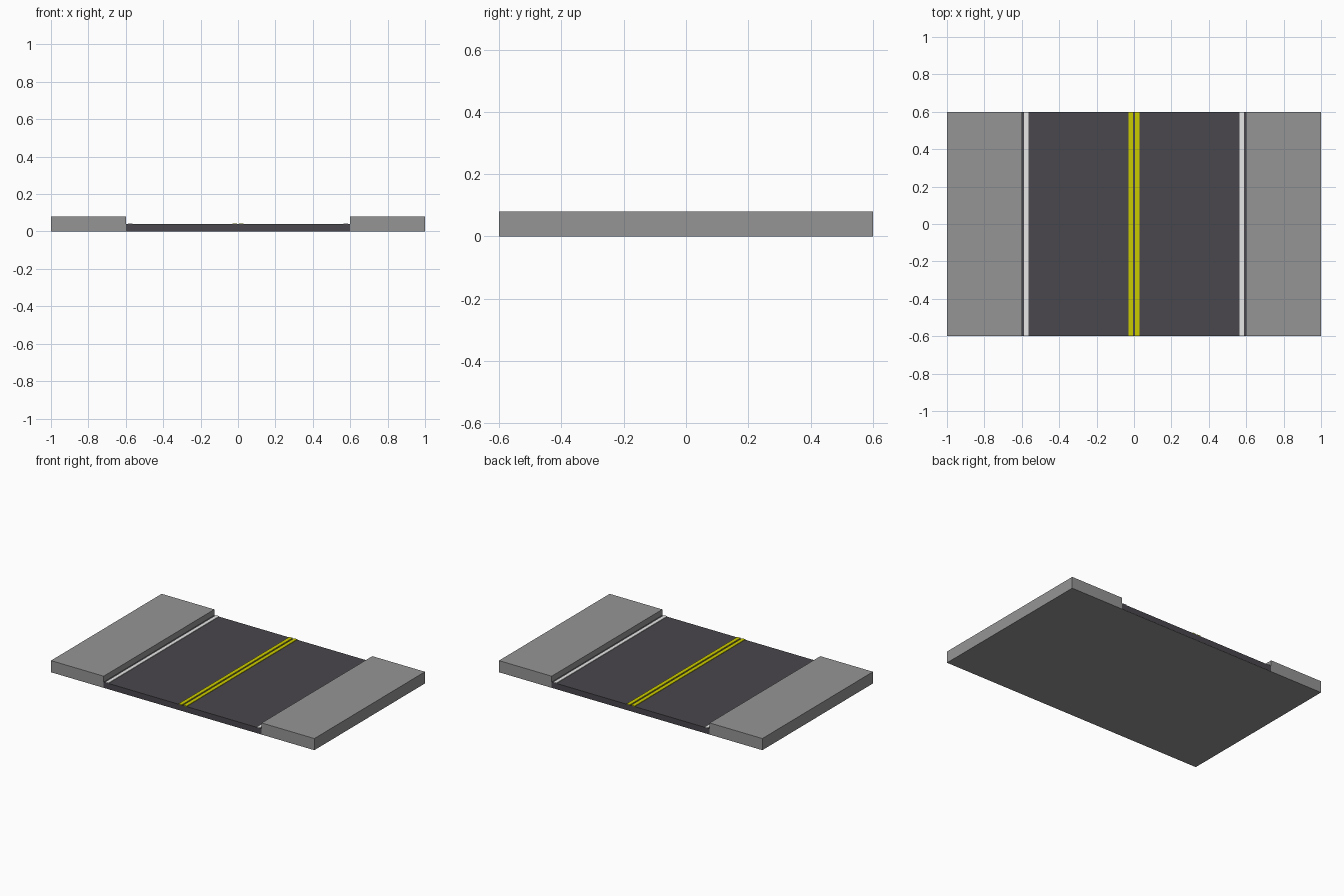
import bpy

if "Cube" in bpy.data.objects:
    bpy.data.objects.remove(bpy.data.objects["Cube"])


def material(name, rgb):
    m = bpy.data.materials.new(name)
    m.diffuse_color = (*rgb, 1)
    m.use_nodes = True
    m.node_tree.nodes["Principled BSDF"].inputs["Base Color"].default_value = m.diffuse_color
    return m


GREY = material("pavement grey", (0.30, 0.30, 0.30))
ASPHALT = material("asphalt", (0.067, 0.063, 0.073))
WHITE = material("line white", (0.80, 0.80, 0.80))
YELLOW = material("line yellow", (0.60, 0.60, 0.0))


def extrude(name, profile, mat, half=0.6):
    """Prism from a counter-clockwise x/z profile, running along y."""
    n = len(profile)
    verts = [(x, y, z) for y in (-half, half) for x, z in profile]
    faces = [tuple(range(n)), tuple(reversed(range(n, 2 * n)))]
    faces += [(i, i + n, (i + 1) % n + n, (i + 1) % n) for i in range(n)]
    mesh = bpy.data.meshes.new(name)
    mesh.from_pydata(verts, [], faces)
    mesh.materials.append(mat)
    ob = bpy.data.objects.new(name, mesh)
    bpy.context.collection.objects.link(ob)


def slab(name, x0, x1, z0, z1, mat):
    extrude(name, [(x0, z0), (x1, z0), (x1, z1), (x0, z1)], mat)


# raised pavements joined by a thin base under the road
B = 0.001
extrude("pavements", [(-1, 0), (1, 0), (1, 0.08), (0.6, 0.08), (0.6, B),
                      (-0.6, B), (-0.6, 0.08), (-1, 0.08)], GREY)

# road surface
slab("road", -0.6, 0.6, B, 0.04, ASPHALT)

# painted lines on both halves
for side, s in (("left", -1), ("right", 1)):
    for name, a, b, mat in (("centre_line", 0.005, 0.03, YELLOW),
                            ("edge_line", 0.563, 0.588, WHITE)):
        x0, x1 = sorted((s * a, s * b))
        slab(f"{name}_{side}", x0, x1, 0.04, 0.044, mat)
